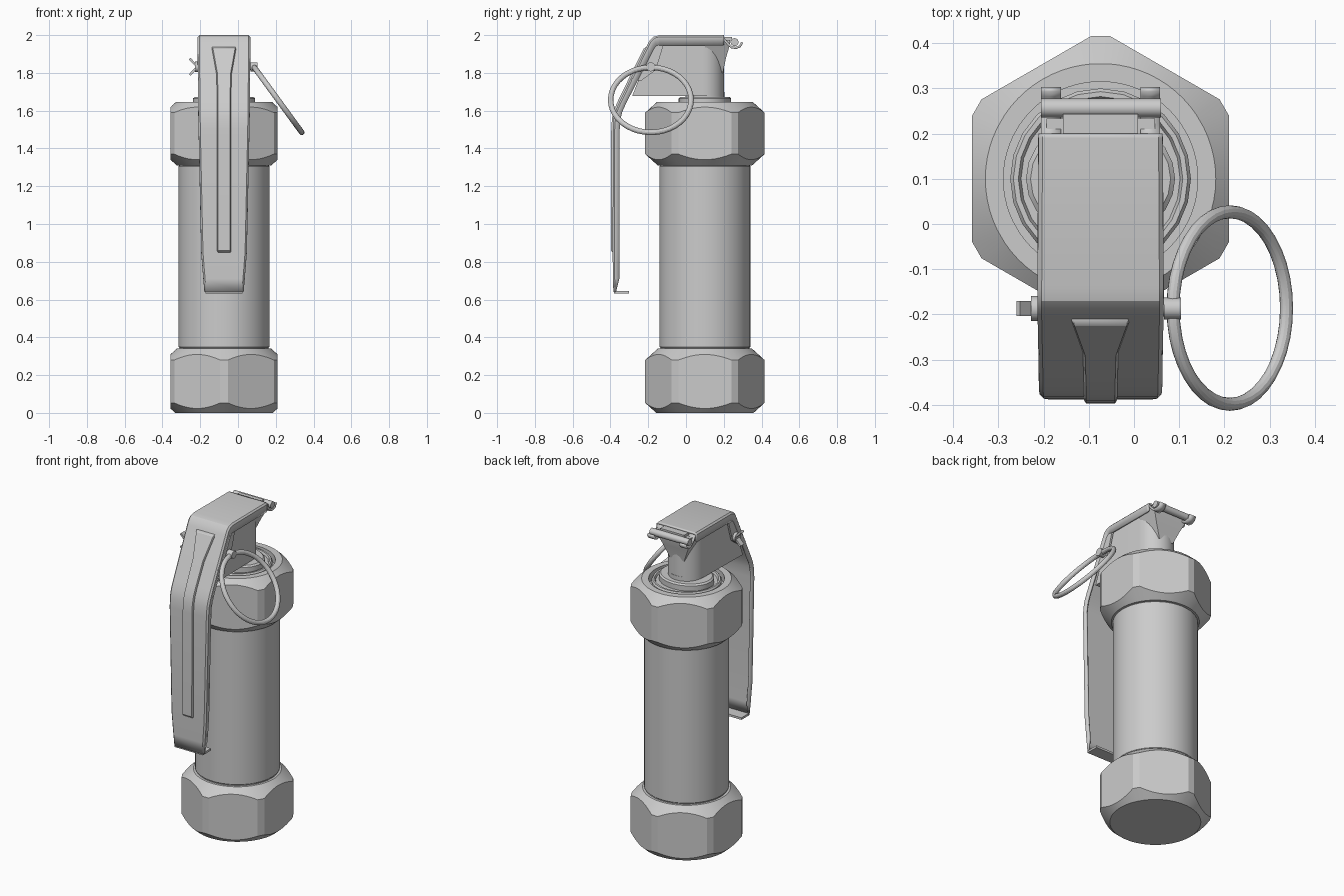
import bpy, bmesh
from math import radians, degrees, cos, sin, tan, atan, atan2, pi
from mathutils import Vector

if "Cube" in bpy.data.objects:
    bpy.data.objects.remove(bpy.data.objects["Cube"])

CX, CY = -0.074, 0.1          # axis of the cylindrical body


def finish(name, bm, closed=True):
    if closed:
        bmesh.ops.recalc_face_normals(bm, faces=bm.faces)
    me = bpy.data.meshes.new(name)
    bm.to_mesh(me)
    bm.free()
    ob = bpy.data.objects.new(name, me)
    bpy.context.collection.objects.link(ob)
    return ob


def loft(name, rings):
    """Closed rings of points joined in order, capped at both ends."""
    bm = bmesh.new()
    rows = [[bm.verts.new(p) for p in r] for r in rings]
    n = len(rows[0])
    for a, b in zip(rows, rows[1:]):
        for i in range(n):
            j = (i + 1) % n
            bm.faces.new((a[i], a[j], b[j], b[i]))
    bm.faces.new(rows[0])
    bm.faces.new(rows[-1])
    return finish(name, bm)


def lathe(name, profile, seg=48, sy=1.0):
    return loft(name, [[(CX + r * cos(2 * pi * i / seg), CY + sy * r * sin(2 * pi * i / seg), z)
                        for i in range(seg)] for r, z in profile])


def prism(name, yz, x0, x1):
    return loft(name, [[(x, y, z) for y, z in yz] for x in (x0, x1)])


def box(name, x0, x1, y0, y1, z0, z1):
    return prism(name, [(y0, z0), (y1, z0), (y1, z1), (y0, z1)], x0, x1)


def rod(name, a, b, r, seg=16):
    a, b = Vector(a), Vector(b)
    q = (b - a).to_track_quat('Z', 'Y')
    return loft(name, [[p + q @ Vector((r * cos(2 * pi * i / seg), r * sin(2 * pi * i / seg), 0))
                        for i in range(seg)] for p in (a, b)])


def ribbon(name, path, sections, cx=CX, thick=0.012):
    """Open strip: each section is (x, outward offset) along a side-view path."""
    bm = bmesh.new()
    rows = []
    for i, (p, sec) in enumerate(zip(path, sections)):
        p = Vector(p)
        t = (Vector(path[min(i + 1, len(path) - 1)]) - Vector(path[max(i - 1, 0)])).normalized()
        nrm = Vector((t.y, -t.x))
        rows.append([bm.verts.new((cx + x, p.x + nrm.x * o, p.y + nrm.y * o)) for x, o in sec])
    for a, b in zip(rows, rows[1:]):
        for i in range(len(a) - 1):
            bm.faces.new((a[i], a[i + 1], b[i + 1], b[i]))
    ob = finish(name, bm, closed=False)
    m = ob.modifiers.new("thickness", 'SOLIDIFY')
    m.thickness = thick
    m.offset = 0
    return ob


# Hex nuts with truncated corners and conical chamfers
def nut(name, z0, z1, r_bot, r_top, hole=None):
    flat, corner = 0.284, 0.316
    e = degrees(atan((flat / cos(pi / 6) - corner) * tan(pi / 3) / corner))
    pts = []
    for k in range(6):
        for off in [-e] + [e + (60 - 2 * e) * i / 10 for i in range(10)]:
            d = abs(off) if off < 30 else 60 - off
            R = min(flat / cos(radians(30 - d)), corner / cos(radians(d)))
            pts.append((radians(30 + 60 * k + off), R))

    def ring(rz):
        return [(CX + r * cos(a), CY + r * sin(a), z)
                for (a, R) in pts for r, z in [rz(R)]]
    rings = [ring(lambda R: (r_bot, z0)),
             ring(lambda R: (R, z0 + (R - r_bot) * 0.9)),
             ring(lambda R: (R, z1 - (R - r_top) * 0.9)),
             ring(lambda R: (r_top, z1))]
    if hole:
        rings += [ring(lambda R: (hole, z1)), ring(lambda R: (hole, z1 - 0.05))]
    return loft(name, rings)


nut("bottom_nut", 0.0, 0.34, 0.258, 0.25)
nut("top_nut", 1.31, 1.645, 0.25, 0.255, hole=0.215)
lathe("body_tube", [(0.236, 0.31), (0.236, 0.345), (0.241, 0.35),
                    (0.241, 1.305), (0.236, 1.31), (0.236, 1.34)])

# Fuze collar sunk in the top nut, with flange and neck
lathe("fuze_collar", [(0.2, 1.58), (0.2, 1.635), (0.193, 1.645), (0.182, 1.645),
                      (0.176, 1.632), (0.12, 1.632)], 24)
lathe("fuze_flange", [(0.165, 1.62), (0.165, 1.664), (0.155, 1.673), (0.1, 1.673)], 24, 0.84)
lathe("fuze_neck", [(0.103, 1.6), (0.103, 1.7)], 32)

# Fuze housing: rounded back, slanted front
back = [(0.112 * cos(pi * i / 16), 0.09 + 0.112 * sin(pi * i / 16)) for i in range(17)]
loft("fuze_housing", [[(CX + x, y, z) for x, y in back + [(-0.12, fy), (0.12, fy)]]
                      for z, fy in ((1.677, -0.285), (1.985, -0.165))])

# Flared bracket that carries the hinge bar
loft("hinge_bracket", [[(CX - w, 0.1, z), (CX + w, 0.1, z), (CX + w, y, z), (CX - w, y, z)]
                       for w, y, z in ((0.05, 0.195, 1.8), (0.085, 0.212, 1.88),
                                       (0.12, 0.234, 1.955), (0.12, 0.234, 1.975))])
rod("hinge_bar", (CX - 0.132, 0.257, 1.963), (CX + 0.134, 0.257, 1.963), 0.021)
box("hinge_tab", CX - 0.083, CX + 0.083, 0.19, 0.243, 1.972, 1.99)
hook = [(0.19, 1.99), (0.22, 1.955), (0.24, 1.936), (0.265, 1.932), (0.285, 1.94), (0.298, 1.962)]
for side, name in ((-1, "left_hook"), (1, "right_hook")):
    ribbon(name, hook, [[(-0.022, 0), (0.022, 0)]] * len(hook), CX + side * 0.11)

# Safety lever: channel strip bent over the top and down the front
# (y, z, half width, flange depth)
lever = [(0.2, 1.994, 0.131, 0.045), (0.19, 1.994, 0.132, 0.05), (-0.14, 1.994, 0.134, 0.05),
         (-0.168, 1.987, 0.134, 0.045), (-0.188, 1.968, 0.134, 0.04), (-0.2, 1.945, 0.134, 0.035),
         (-0.345, 1.65, 0.131, 0.03), (-0.365, 1.605, 0.131, 0.03), (-0.377, 1.56, 0.13, 0.03),
         (-0.381, 1.5, 0.129, 0.03), (-0.383, 0.85, 0.115, 0.03), (-0.381, 0.71, 0.104, 0.028),
         (-0.379, 0.64, 0.098, 0.008)]
ribbon("safety_lever", [s[:2] for s in lever],
       [[(-w, -d), (-w, -0.006), (-w + 0.006, 0), (w - 0.006, 0), (w, -0.006), (w, -d)]
        for y, z, w, d in lever])
box("lever_foot", CX - 0.098, CX + 0.098, -0.382, -0.302, 0.631, 0.644)

# Raised stiffening rib along the lever front (y, z, half width, height)
rib = [(-0.206, 1.935, 0.066, 0.004), (-0.212, 1.92, 0.064, 0.013), (-0.278, 1.787, 0.04, 0.013),
       (-0.345, 1.65, 0.038, 0.013), (-0.365, 1.605, 0.038, 0.013), (-0.377, 1.56, 0.038, 0.013),
       (-0.381, 1.5, 0.038, 0.013), (-0.383, 0.86, 0.038, 0.013), (-0.383, 0.85, 0.038, 0.004)]
ribbon("lever_rib", [s[:2] for s in rib],
       [[(-w, 0), (-w + 0.007, h), (w - 0.007, h), (w, 0)] for y, z, w, h in rib], thick=0.004)

# Ears on both lever sides holding the pin
ear = [(-0.165, 1.97), (-0.12, 1.945), (-0.16, 1.815), (-0.235, 1.76), (-0.29, 1.76)]
for side, name in ((-1, "left_ear"), (1, "right_ear")):
    x = CX + side * 0.131
    prism(name, ear, x - 0.006, x + 0.006)

# Pull pin with collars and split ends
PY, PZ = -0.187, 1.832
rod("pull_pin", (-0.228, PY, PZ), (0.1, PY, PZ), 0.018)
rod("pin_left_collar", (-0.228, PY, PZ), (-0.2, PY, PZ), 0.028)
rod("pin_eye", (0.066, PY, PZ), (0.104, PY, PZ), 0.024)
for s, name in ((1, "upper_prong"), (-1, "lower_prong")):
    prong = box(name, -0.006, 0.052, -0.017, 0.017, -0.006, 0.006)
    prong.location = (-0.22, PY, PZ + s * 0.006)
    prong.rotation_euler = (0, pi + s * radians(46), 0)

# Pull ring hanging from the pin
bpy.ops.mesh.primitive_torus_add(major_segments=40, minor_segments=12, major_radius=0.213,
                                 minor_radius=0.0145, location=(0.212, -0.186, 1.657),
                                 rotation=(0, atan2(0.37, 0.27), 0))
bpy.context.object.name = "pull_ring"

# Smooth shading with sharp edges kept
bpy.ops.object.select_all(action='SELECT')
bpy.ops.object.shade_smooth_by_angle(angle=radians(25))
